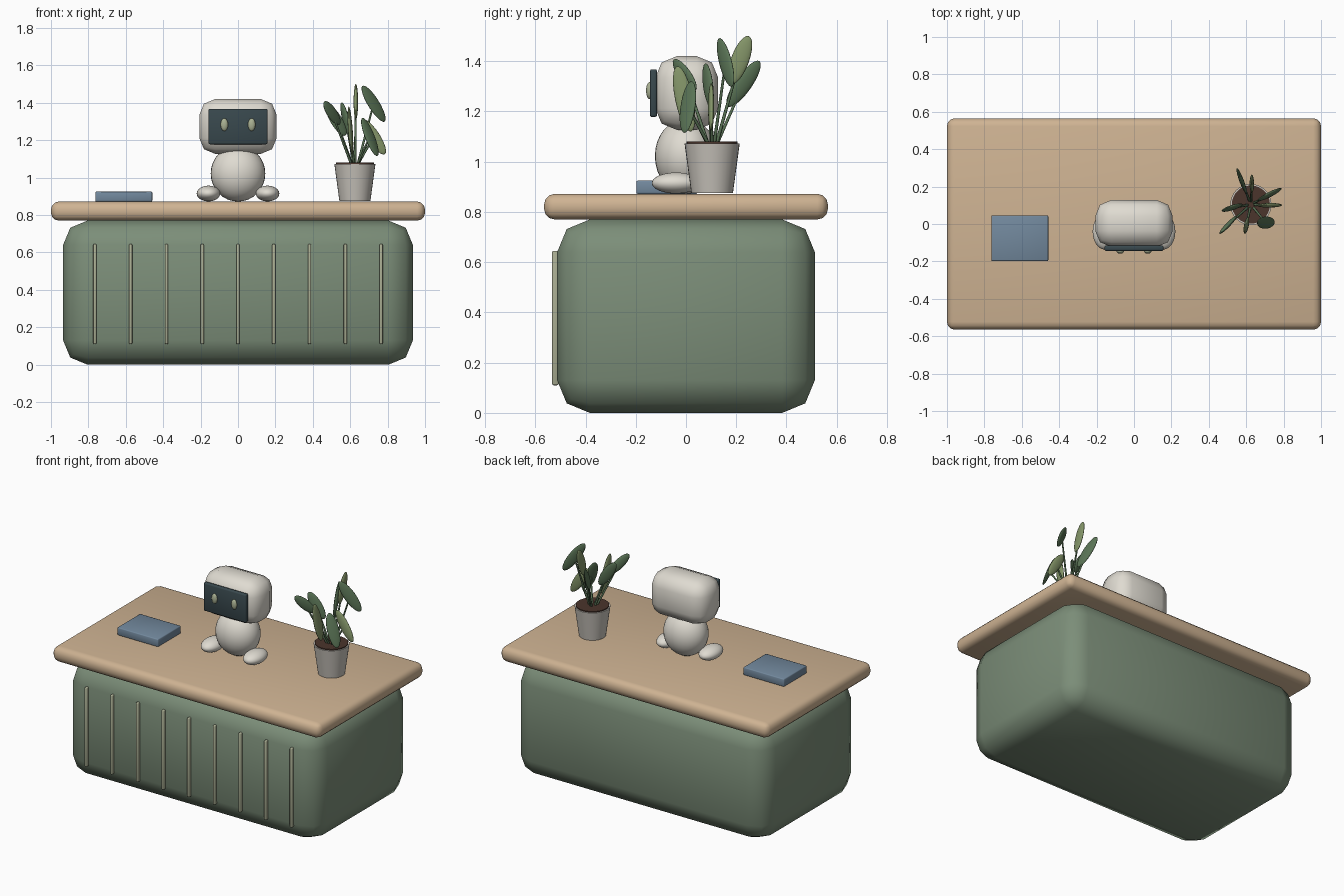
import bpy, math
from mathutils import Vector, Matrix

if "Cube" in bpy.data.objects:
    bpy.data.objects.remove(bpy.data.objects["Cube"])


def mat(name, r, g, b):
    m = bpy.data.materials.new(name)
    m.diffuse_color = (r, g, b, 1)
    m.use_nodes = True
    m.node_tree.nodes["Principled BSDF"].inputs["Base Color"].default_value = m.diffuse_color
    return m


SAGE = mat("sage", 0.20, 0.27, 0.19)
WOOD = mat("wood", 0.62, 0.45, 0.29)
SLAT = mat("slat", 0.40, 0.42, 0.29)
CREAM = mat("cream", 0.74, 0.71, 0.64)
DARK = mat("screen", 0.04, 0.065, 0.075)
EYE = mat("eye", 0.40, 0.44, 0.29)
BLUE = mat("blue", 0.17, 0.25, 0.34)
POT = mat("pot", 0.58, 0.55, 0.50)
SOIL = mat("soil", 0.07, 0.035, 0.025)
LEAF = [mat("leaf_dark", 0.10, 0.17, 0.09), mat("leaf_light", 0.23, 0.30, 0.14)]


def finish(name, m, angle=60):
    o = bpy.context.object
    o.name = name
    o.data.materials.append(m)
    bpy.ops.object.shade_smooth_by_angle(angle=math.radians(angle))
    return o


def box(name, lo, hi, m, bevel=0.0, segs=2):
    lo, hi = Vector(lo), Vector(hi)
    bpy.ops.mesh.primitive_cube_add(size=1, location=(lo + hi) / 2)
    o = bpy.context.object
    o.scale = hi - lo
    bpy.ops.object.transform_apply(location=False, rotation=False, scale=True)
    if bevel:
        b = o.modifiers.new("bevel", 'BEVEL')
        b.width, b.segments = bevel, segs
        b.limit_method = 'NONE'
        bpy.ops.object.modifier_apply(modifier="bevel")
    return finish(name, m)


def ball(name, loc, radii, m, seg=32, rings=16):
    bpy.ops.mesh.primitive_uv_sphere_add(segments=seg, ring_count=rings, radius=1, location=loc)
    bpy.context.object.scale = radii
    bpy.ops.object.transform_apply(location=False, rotation=False, scale=True)
    return finish(name, m)


def cone(name, a, b, r1, r2, m, verts=32):
    a, b = Vector(a), Vector(b)
    bpy.ops.mesh.primitive_cone_add(vertices=verts, radius1=r1, radius2=r2,
                                    depth=(b - a).length, location=(a + b) / 2)
    bpy.context.object.rotation_euler = (b - a).to_track_quat('Z', 'Y').to_euler()
    return finish(name, m)


# counter body, top and front slats
box("counter_body", (-0.935, -0.513, 0), (0.935, 0.513, 0.77), SAGE, 0.13)
box("counter_top", (-1, -0.565, 0.77), (1, 0.565, 0.872), WOOD, 0.042, 3)
for i in range(9):
    x = (i - 4) * 0.1913
    box(f"slat_{i}", (x - 0.009, -0.533, 0.11), (x + 0.009, -0.507, 0.645), SLAT, 0.006)

# robot
box("robot_head", (-0.207, -0.122, 1.127), (0.207, 0.128, 1.42), CREAM, 0.085)
box("robot_screen", (-0.158, -0.144, 1.178), (0.158, -0.115, 1.368), DARK, 0.008)
ball("robot_body", (0, 0, 1.022), (0.146, 0.124, 0.15), CREAM)
for side, s in (("left", -1), ("right", 1)):
    ball(f"{side}_eye", (s * 0.073, -0.145, 1.283), (0.02, 0.014, 0.034), EYE, 20, 12)
    ball(f"{side}_foot", (s * 0.158, -0.04, 0.915), (0.063, 0.096, 0.042), CREAM)

# book
box("book", (-0.763, -0.198, 0.872), (-0.458, 0.046, 0.925), BLUE, 0.006)

# plant pot and soil
cx, cy = 0.625, 0.104
cone("pot", (cx, cy, 0.876), (cx, cy, 1.073), 0.083, 0.11, POT)
cone("soil", (cx, cy, 1.06), (cx, cy, 1.08), 0.102, 0.102, SOIL)

# leaves: one end, other end, facing direction, half width, tone
leaves = [
    ((0.665, 0.13, 1.49), (0.785, 0.185, 1.30), (0.5, -0.8, 0.2), 0.036, 0),
    ((0.63, 0.18, 1.31), (0.63, 0.25, 1.50), (1, 0, 0), 0.036, 1),
    ((0.60, 0.165, 1.22), (0.552, 0.293, 1.40), (0.9, 0.35, 0), 0.035, 0),
    ((0.665, 0.10, 1.31), (0.785, 0.10, 1.125), (0.1, -1, 0), 0.034, 1),
    ((0.665, 0.02, 1.32), (0.745, -0.005, 1.115), (0.7, -0.6, 0.2), 0.038, 0),
    ((0.61, 0.02, 1.12), (0.592, -0.035, 1.38), (1, -0.1, 0), 0.036, 1),
    ((0.545, 0.04, 1.285), (0.46, -0.05, 1.405), (0.6, -0.7, 0), 0.032, 0),
    ((0.575, 0.10, 1.225), (0.475, 0.075, 1.39), (0.4, -0.8, 0.1), 0.035, 0),
]
for i, (a, b, n, w, tone) in enumerate(leaves):
    a, b, n = Vector(a), Vector(b), Vector(n)
    mid = (a + b) / 2
    axis = (b - a).normalized()
    n = (n - axis * n.dot(axis)).normalized()
    rot = Matrix((axis.cross(n), -n, axis)).transposed()
    if rot.determinant() < 0:
        rot = Matrix((axis.cross(n), n, axis)).transposed()
    o = ball(f"leaf_{i}", (0, 0, 0), (w, 0.012, (b - a).length / 2), LEAF[tone], 20, 12)
    o.matrix_world = Matrix.Translation(mid) @ rot.to_4x4()
    foot = Vector((cx, cy, 1.07)) + Vector((mid.x - cx, mid.y - cy, 0)) * 0.15
    cone(f"stem_{i}", foot, mid, 0.007, 0.005, LEAF[0], 8)
